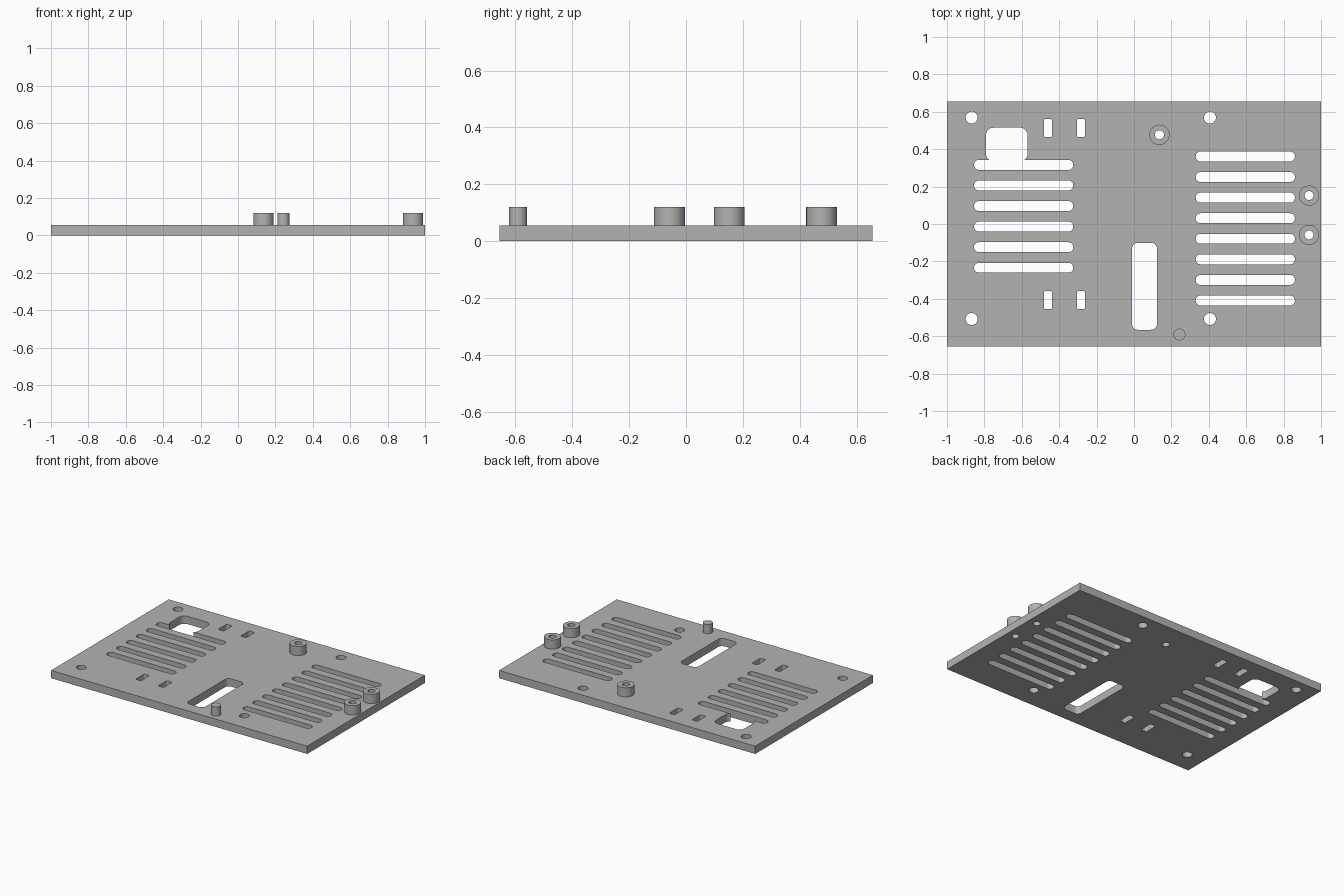
import bpy
import bmesh
from math import cos, sin, pi

if "Cube" in bpy.data.objects:
    bpy.data.objects.remove(bpy.data.objects["Cube"], do_unlink=True)

WIDTH, DEPTH = 2.0, 1.312
THICK, BOSS_TOP = 0.055, 0.12

grey = bpy.data.materials.new("plain grey")
grey.use_nodes = True
colour = (0.45, 0.45, 0.45, 1)
grey.diffuse_color = colour
grey.node_tree.nodes["Principled BSDF"].inputs["Base Color"].default_value = colour


def rounded_prism(bm, cx, cy, w, d, r, z0, z1, seg=8):
    """Upright prism with a rounded rectangle (or circle) outline."""
    pts = []
    for q, (sx, sy) in enumerate([(1, 1), (-1, 1), (-1, -1), (1, -1)]):
        ox, oy = cx + sx * (w / 2 - r), cy + sy * (d / 2 - r)
        for i in range(seg + 1):
            a = (q + i / seg) * pi / 2
            pts.append((ox + r * cos(a), oy + r * sin(a)))
    low = [bm.verts.new((x, y, z0)) for x, y in pts]
    high = [bm.verts.new((x, y, z1)) for x, y in pts]
    bm.faces.new(low[::-1])
    bm.faces.new(high)
    n = len(pts)
    for i in range(n):
        j = (i + 1) % n
        bm.faces.new((low[i], low[j], high[j], high[i]))


def make(name, shapes, z0, z1):
    """One object holding a prism for every (cx, cy, w, d, r) shape."""
    bm = bmesh.new()
    for s in shapes:
        rounded_prism(bm, *s, z0, z1)
    bmesh.ops.remove_doubles(bm, verts=bm.verts, dist=1e-5)
    mesh = bpy.data.meshes.new(name)
    bm.to_mesh(mesh)
    bm.free()
    mesh.materials.append(grey)
    ob = bpy.data.objects.new(name, mesh)
    bpy.context.collection.objects.link(ob)
    return ob


def circle(x, y, r):
    return (x, y, 2 * r, 2 * r, r)


def cut(ob, cutters):
    for c in cutters:
        mod = ob.modifiers.new("cut", "BOOLEAN")
        mod.operation = "DIFFERENCE"
        mod.solver = "EXACT"
        mod.object = c
    bpy.context.view_layer.update()
    graph = bpy.context.evaluated_depsgraph_get()
    mesh = bpy.data.meshes.new_from_object(ob.evaluated_get(graph))
    ob.modifiers.clear()
    ob.data = mesh


# Base plate
bpy.ops.mesh.primitive_cube_add(size=1, location=(0, 0, 0))
plate = bpy.context.object
plate.name = "base_plate"
for v in plate.data.vertices:
    v.co.x *= WIDTH
    v.co.y *= DEPTH
    v.co.z = (v.co.z + 0.5) * THICK
plate.data.materials.append(grey)

# Ventilation slots, cable slot, strap slots and screw holes
bosses = [(0.136, 0.477), (0.936, 0.152), (0.936, -0.058)]
holes = [(-0.59, 0.316 - 0.11 * i, 0.53, 0.053, 0.025) for i in range(6)]
holes += [(0.595, 0.361 - 0.11 * i, 0.53, 0.053, 0.025) for i in range(8)]
holes.append((0.056, -0.333, 0.134, 0.465, 0.032))
holes += [(x, y, 0.043, 0.096, 0.008) for x in (-0.46, -0.284) for y in (0.513, -0.407)]
holes += [circle(x, y, 0.032) for x in (-0.868, 0.406) for y in (0.569, -0.508)]
holes += [circle(x, y, 0.024) for x, y in bosses]

hole_cutter = make("hole_cutter", holes, -0.1, 0.3)
window_cutter = make("window_cutter", [(-0.68, 0.425, 0.222, 0.18, 0.04)], -0.1, 0.3)
cut(plate, [hole_cutter, window_cutter])
parts = [plate]

# Hollow screw bosses
for i, (x, y) in enumerate(bosses):
    boss = make(f"screw_boss_{i + 1}", [circle(x, y, 0.054)], THICK, BOSS_TOP)
    cut(boss, [hole_cutter])
    parts.append(boss)

# Solid locating pin
parts.append(make("locating_pin", [circle(0.243, -0.591, 0.032)], THICK, BOSS_TOP))

for c in (hole_cutter, window_cutter):
    bpy.data.objects.remove(c, do_unlink=True)

# Smooth the round walls, keep the rims sharp
bpy.ops.object.select_all(action="DESELECT")
for ob in parts:
    ob.select_set(True)
bpy.context.view_layer.objects.active = plate
bpy.ops.object.shade_smooth_by_angle()
